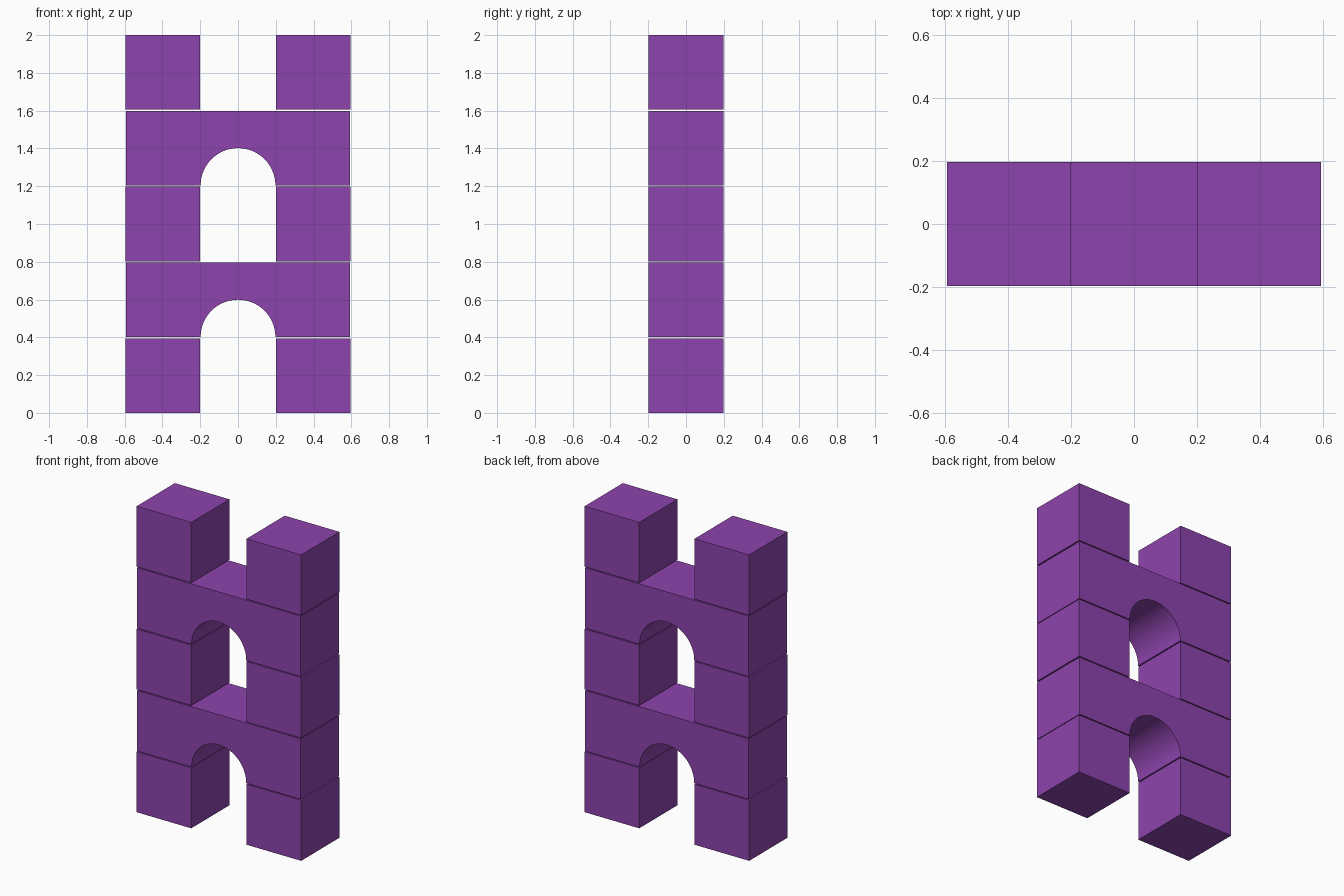
import bpy, bmesh, math

if "Cube" in bpy.data.objects:
    bpy.data.objects.remove(bpy.data.objects["Cube"])

purple = bpy.data.materials.new("purple")
purple.diffuse_color = (0.270, 0.058, 0.418, 1)
purple.use_nodes = True
purple.node_tree.nodes["Principled BSDF"].inputs["Base Color"].default_value = purple.diffuse_color

SIZE, PITCH, HALF_DEPTH = 0.395, 0.40125, 0.1975


def extrude_profile(name, points):
    """Solid block from an x-z outline, extruded through the depth."""
    bm = bmesh.new()
    face = bm.faces.new([bm.verts.new((x, -HALF_DEPTH, z)) for x, z in points])
    out = bmesh.ops.extrude_face_region(bm, geom=[face])
    moved = [v for v in out["geom"] if isinstance(v, bmesh.types.BMVert)]
    bmesh.ops.translate(bm, verts=moved, vec=(0, 2 * HALF_DEPTH, 0))
    bmesh.ops.recalc_face_normals(bm, faces=bm.faces)
    me = bpy.data.meshes.new(name)
    bm.to_mesh(me)
    bm.free()
    me.materials.append(purple)
    ob = bpy.data.objects.new(name, me)
    bpy.context.collection.objects.link(ob)
    return ob


# Pairs of square blocks on the first, third and fifth levels
for level, label in ((0, "bottom"), (2, "middle"), (4, "top")):
    z = level * PITCH
    for side, word in ((-1, "left"), (1, "right")):
        a, b = side * 0.2, side * (0.2 + SIZE)
        extrude_profile(f"{label}_{word}_block",
                        [(a, z), (b, z), (b, z + SIZE), (a, z + SIZE)])

# Bridge blocks with a half-round opening on the second and fourth levels
HALF_W, RADIUS, STEPS = 0.592, 0.198, 32
for level, label in ((1, "lower"), (3, "upper")):
    z = level * PITCH
    arc = [(RADIUS * math.cos(math.pi * i / STEPS),
            z + RADIUS * math.sin(math.pi * i / STEPS)) for i in range(STEPS + 1)]
    ob = extrude_profile(f"{label}_arch",
                         [(-HALF_W, z + SIZE), (HALF_W, z + SIZE), (HALF_W, z)]
                         + arc + [(-HALF_W, z)])
    bpy.ops.object.select_all(action="DESELECT")
    ob.select_set(True)
    bpy.context.view_layer.objects.active = ob
    bpy.ops.object.shade_smooth_by_angle(angle=math.radians(30))
